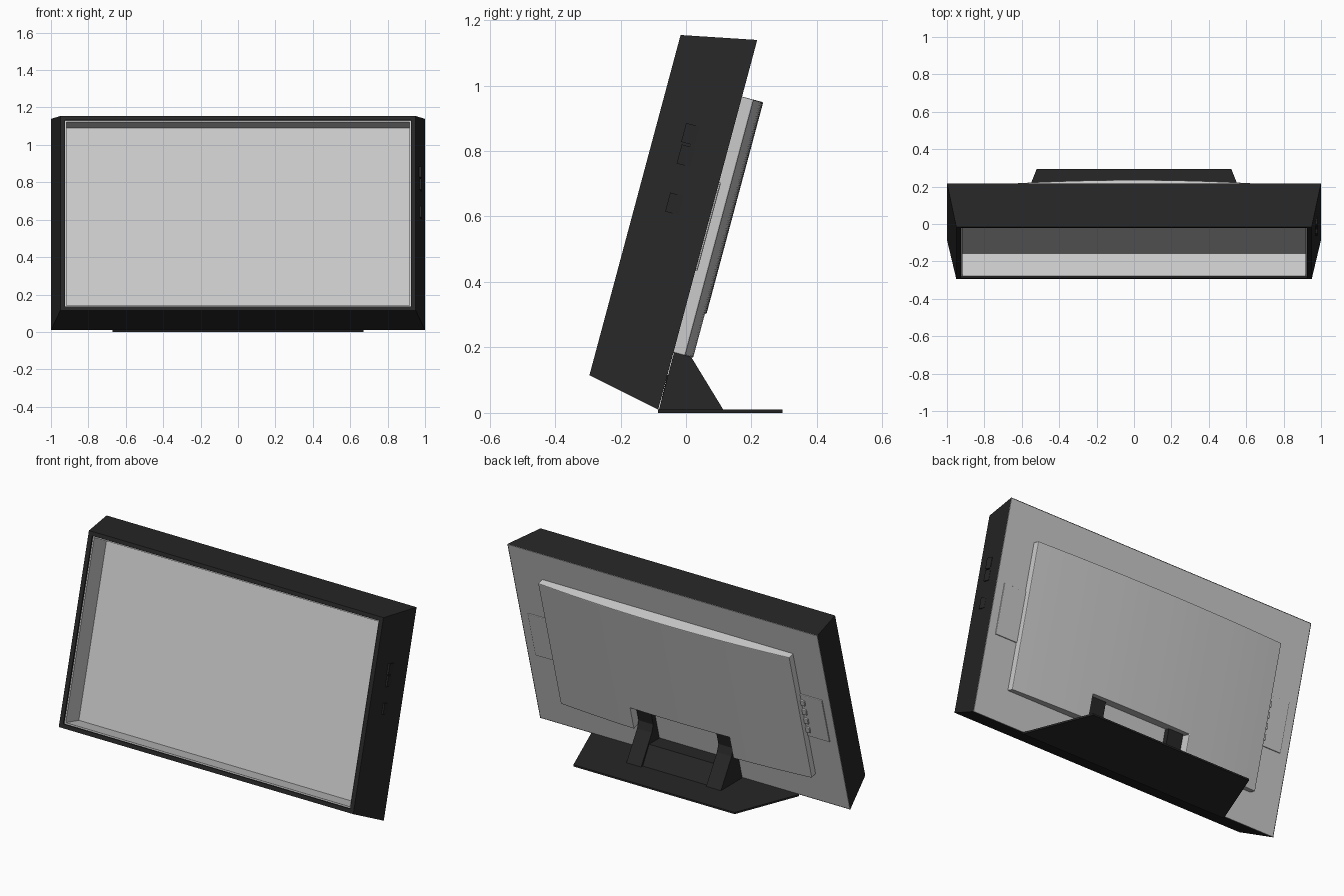
import bpy, bmesh, math
from mathutils import Matrix, Vector

if "Cube" in bpy.data.objects:
    bpy.data.objects.remove(bpy.data.objects["Cube"])

S, C = math.sin(math.radians(15)), math.cos(math.radians(15))
# tilted frame: x across, v up along the back, w forward out of the screen
TILT = Matrix(((1, 0, 0, 0), (0, S, -C, -0.085), (0, C, S, 0.01), (0, 0, 0, 1)))
dark = bpy.data.materials.new("dark_plastic")
dark.diffuse_color = (0.02, 0.02, 0.02, 1)
dark.use_nodes = True
dark.node_tree.nodes["Principled BSDF"].inputs["Base Color"].default_value = dark.diffuse_color


def finish(bm, name, mat=None, tilt=True, bevel=0):
    bmesh.ops.recalc_face_normals(bm, faces=bm.faces)
    if tilt:
        bm.transform(TILT)
    me = bpy.data.meshes.new(name)
    bm.to_mesh(me)
    bm.free()
    ob = bpy.data.objects.new(name, me)
    bpy.context.collection.objects.link(ob)
    if mat:
        me.materials.append(mat)
    if bevel:
        m = ob.modifiers.new("bevel", 'BEVEL')
        m.width, m.segments, m.limit_method = bevel, 2, 'ANGLE'
        m.angle_limit = math.radians(50)
    return ob


def box(name, x0, x1, v0, v1, w0, w1, mat=None, bevel=0):
    bm = bmesh.new()
    bmesh.ops.create_cube(bm, size=1)
    for v in bm.verts:
        v.co = Vector(((x0 + x1) / 2 + v.co.x * (x1 - x0),
                       (v0 + v1) / 2 + v.co.y * (v1 - v0),
                       (w0 + w1) / 2 + v.co.z * (w1 - w0)))
    return finish(bm, name, mat, bevel=bevel)


def loft(name, rings, mat=None, cap=False):
    """Join rectangular rings given as (half_width, v_low, v_high, w)."""
    bm = bmesh.new()
    loops = [[bm.verts.new(p) for p in ((-h, a, w), (h, a, w), (h, b, w), (-h, b, w))]
             for h, a, b, w in rings]
    for r, q in zip(loops, loops[1:]):
        for i in range(4):
            j = (i + 1) % 4
            bm.faces.new((r[i], r[j], q[j], q[i]))
    if cap:
        bm.faces.new(loops[-1])
    return finish(bm, name, mat)


def prism(name, pts, axis, lo, hi):
    """Extrude a world-space outline: axis 'x' uses (y, z), axis 'z' uses (x, y)."""
    bm = bmesh.new()
    put = (lambda p, t: (t, p[0], p[1])) if axis == 'x' else (lambda p, t: (p[0], p[1], t))
    f = bm.faces.new([bm.verts.new(put(p, lo)) for p in pts])
    r = bmesh.ops.extrude_face_region(bm, geom=[f])
    d = Vector(put((0, 0), hi - lo))
    bmesh.ops.translate(bm, vec=d, verts=[g for g in r["geom"] if isinstance(g, bmesh.types.BMVert)])
    return finish(bm, name, dark, tilt=False)


# dark tapered shroud around the display, with its thin front rim
loft("shroud", [(1, 0, 1.169, 0), (0.95, 0.047, 1.123, 0.23),
                (0.925, 0.070, 1.100, 0.23), (0.925, 0.070, 1.100, 0.215)], dark)
# grey recessed tray whose floor is the screen
loft("screen_tray", [(0.925, 0.070, 1.100, 0.220), (0.917, 0.078, 1.092, 0.220),
                     (0.917, 0.078, 1.092, 0.095)], cap=True)
# flat back plate
box("back_plate", -0.998, 0.998, 0.002, 1.167, 0.0, 0.006)

# bowed rear panel with a notch for the stand
bm = bmesh.new()
xs = sorted({-0.32, 0.32} | {round(-0.81 + 0.81 * i / 10, 3) for i in range(21)})
vs = [0.18, 0.32, 0.99]
grid = [[bm.verts.new((x, v, -0.037 - 0.03 * (1 - (x / 0.81) ** 2))) for v in vs] for x in xs]
for i in range(len(xs) - 1):
    for j in range(2):
        if j == 0 and abs(xs[i] + xs[i + 1]) / 2 < 0.32:
            continue
        bm.faces.new((grid[i][j], grid[i + 1][j], grid[i + 1][j + 1], grid[i][j + 1]))
bmesh.ops.delete(bm, geom=[v for v in bm.verts if not v.link_faces], context='VERTS')
r = bmesh.ops.extrude_face_region(bm, geom=bm.faces[:])
for g in r["geom"]:
    if isinstance(g, bmesh.types.BMVert):
        g.co.z = 0.003
finish(bm, "rear_panel", bevel=0.01)

# port covers either side of the rear panel
for side, s in (("left", -1), ("right", 1)):
    a, b = sorted((s * 0.79, s * 0.95))
    box("port_cover_" + side, a, b, 0.44, 0.72, -0.006, 0.003, bevel=0.004)
# small sockets on one cover, next to the panel edge
for i in range(4):
    box(f"rear_socket_{i}", -0.835, -0.805, 0.47 + i * 0.06, 0.505 + i * 0.06, -0.014, 0, bevel=0.003)

# side buttons on the shroud
for i, (v, w) in enumerate(((0.838, 0.122), (0.771, 0.118), (0.620, 0.114))):
    box(f"side_button_{i}", 0.95, 0.980, v - 0.03, v + 0.03, w - 0.02, w + 0.022, dark)

# stand: flat foot, two gusset posts and a cross bar
prism("stand_foot", [(-0.67, -0.085), (0.67, -0.085), (0.52, 0.295), (-0.52, 0.295)], 'z', 0, 0.01)
post = [(-0.083, 0.008), (0.115, 0.008), (0.015, 0.172), (0.002, 0.215), (0.027, 0.309), (-0.002, 0.317)]
for side, s in (("left", -1), ("right", 1)):
    a, b = sorted((s * 0.21, s * 0.305))
    prism("stand_post_" + side, post, 'x', a, b)
prism("stand_bar", [(-0.083, 0.008), (0.100, 0.008), (0.040, 0.115), (-0.057, 0.115)], 'x', -0.21, 0.21)
